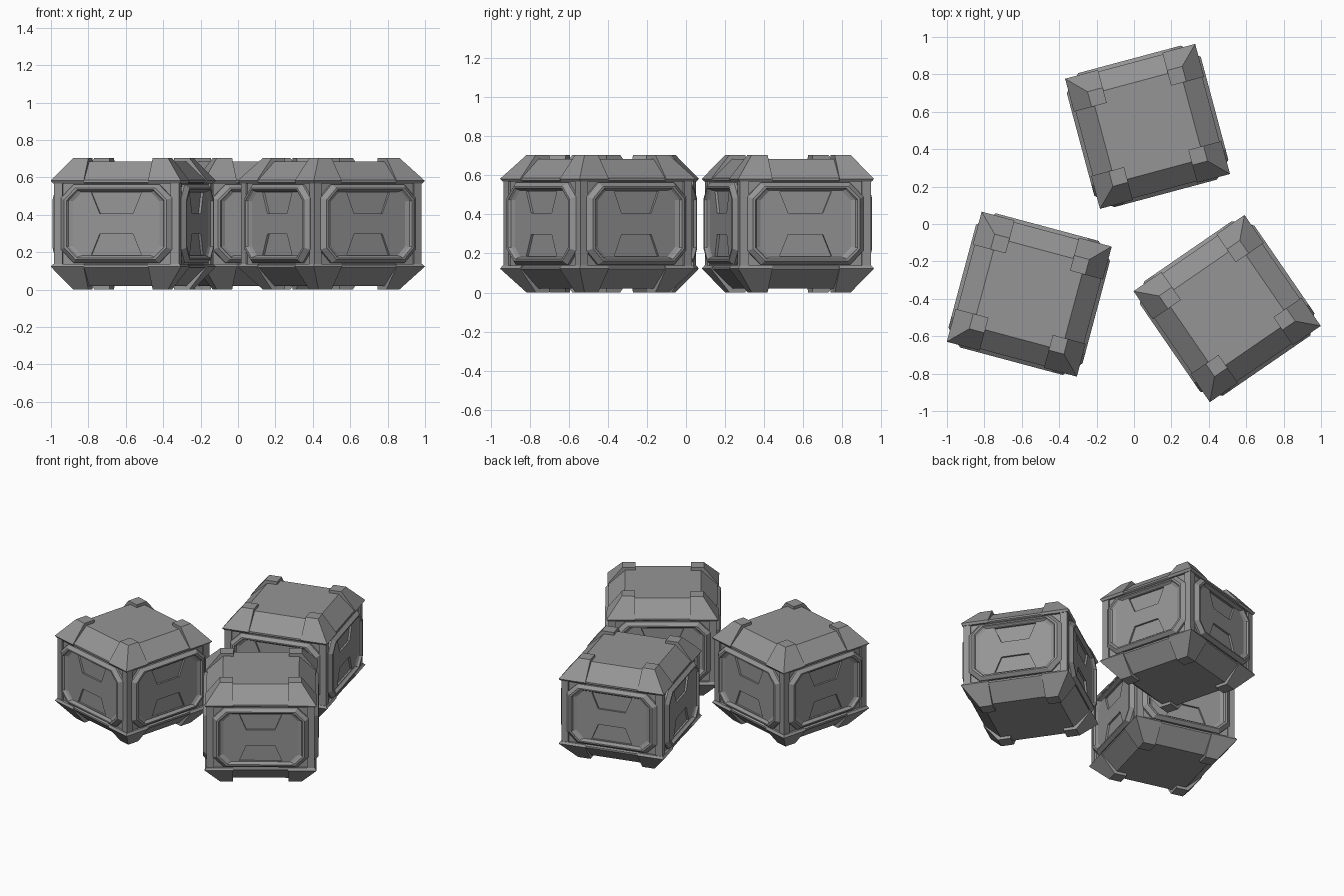
import bpy, bmesh
from math import radians, pi
from mathutils import Matrix

if "Cube" in bpy.data.objects:
    bpy.data.objects.remove(bpy.data.objects["Cube"])

MID = 0.3525  # half the crate height

metal = bpy.data.materials.new("dark_grey")
metal.diffuse_color = (.3, .3, .3, 1)
metal.use_nodes = True
metal.node_tree.nodes["Principled BSDF"].inputs["Base Color"].default_value = metal.diffuse_color


def loft(name, rings):
    """Closed solid through equal-sized rings of points."""
    bm = bmesh.new()
    vs = [[bm.verts.new(p) for p in r] for r in rings]
    n = len(vs[0])
    for a, b in zip(vs, vs[1:]):
        for i in range(n):
            j = (i + 1) % n
            bm.faces.new((a[i], a[j], b[j], b[i]))
    bm.faces.new(vs[0])
    bm.faces.new(vs[-1])
    bmesh.ops.recalc_face_normals(bm, faces=bm.faces)
    me = bpy.data.meshes.new(name)
    bm.to_mesh(me)
    bm.free()
    me.materials.append(metal)
    return me


def rect(lo, hi, z):
    return [(lo, lo, z), (hi, lo, z), (hi, hi, z), (lo, hi, z)]


def octagon(hx, hz, cut, depth):
    pts = [(hx, cut - hz), (hx, hz - cut), (hx - cut, hz), (cut - hx, hz),
           (-hx, hz - cut), (-hx, cut - hz), (cut - hx, -hz), (hx - cut, -hz)]
    return [(x, -depth, z) for x, z in pts]


def place(name, me, matrix):
    ob = bpy.data.objects.new(name, me)
    bpy.context.collection.objects.link(ob)
    ob.matrix_world = matrix
    return ob


def flipped(me):
    """Copy mirrored top to bottom."""
    bm = bmesh.new()
    bm.from_mesh(me)
    bmesh.ops.scale(bm, vec=(1, 1, -1), verts=bm.verts)
    bmesh.ops.recalc_face_normals(bm, faces=bm.faces)
    out = bpy.data.meshes.new(me.name + "_lower")
    bm.to_mesh(out)
    bm.free()
    out.materials.append(metal)
    return out


# Body block as a square tube core, and lid with sloped edges and a thin lip
body = loft("body", [rect(-.335, .335, z) for z in (-.225, .225)])
lid = loft("lid", [rect(-h, h, z) for h, z in
                   ((.340, .215), (.351, .221), (.351, .233), (.245, .3325))])

# Corner guard that follows the lid slope, slightly proud of it
guard = loft("corner_guard", [rect(.178, .350, .215), rect(.178, .360, .230),
                              rect(.178, .262, MID)])

# Upright corner post, bringing the body flush around the panels
post = loft("corner_post", [rect(.300, .347, -.220), rect(.300, .347, .220)])

# Side panel: raised octagonal frame with a sunken floor
panel = loft("side_panel", [
    octagon(.308, .210, .072, .325), octagon(.308, .210, .072, .348),
    octagon(.284, .191, .063, .371), octagon(.270, .182, .058, .371),
    octagon(.262, .176, .055, .358), octagon(.240, .170, .050, .350)])

# Two trapezoid grips cut into the panel floor
panel_ob = place("panel_source", panel, Matrix())
cutters = []
for s in (1, -1):
    shape = [(-.138, .166), (.138, .166), (.092, .055), (-.092, .055)]
    cut = loft("grip_cutter", [[(x, -d, s * z) for x, z in shape]
                               for d in (.337, .40)])
    ob = place("grip_cutter", cut, Matrix())
    ob.hide_render = True
    cutters.append(ob)
    mod = panel_ob.modifiers.new("grip", 'BOOLEAN')
    mod.operation = 'DIFFERENCE'
    mod.solver = 'EXACT'
    mod.object = ob
bpy.context.view_layer.update()
dg = bpy.context.evaluated_depsgraph_get()
panel_cut = bpy.data.meshes.new_from_object(panel_ob.evaluated_get(dg))
panel_cut.name = "side_panel_cut"
for ob in cutters + [panel_ob]:
    bpy.data.objects.remove(ob)

base, low_guard = flipped(lid), flipped(guard)

# Three crates standing at different angles
for x, y, angle in ((.0725, .522, 15), (-.56, -.375, -15), (.498, -.452, 34.5)):
    m = Matrix.Translation((x, y, MID)) @ Matrix.Rotation(radians(angle), 4, 'Z')
    place("crate_body", body, m)
    place("crate_lid", lid, m)
    place("crate_base", base, m)
    for k in range(4):
        turn = m @ Matrix.Rotation(k * pi / 2, 4, 'Z')
        place("side_panel", panel_cut, turn)
        place("corner_post", post, turn)
        place("upper_corner_guard", guard, turn)
        place("lower_corner_guard", low_guard, turn)
